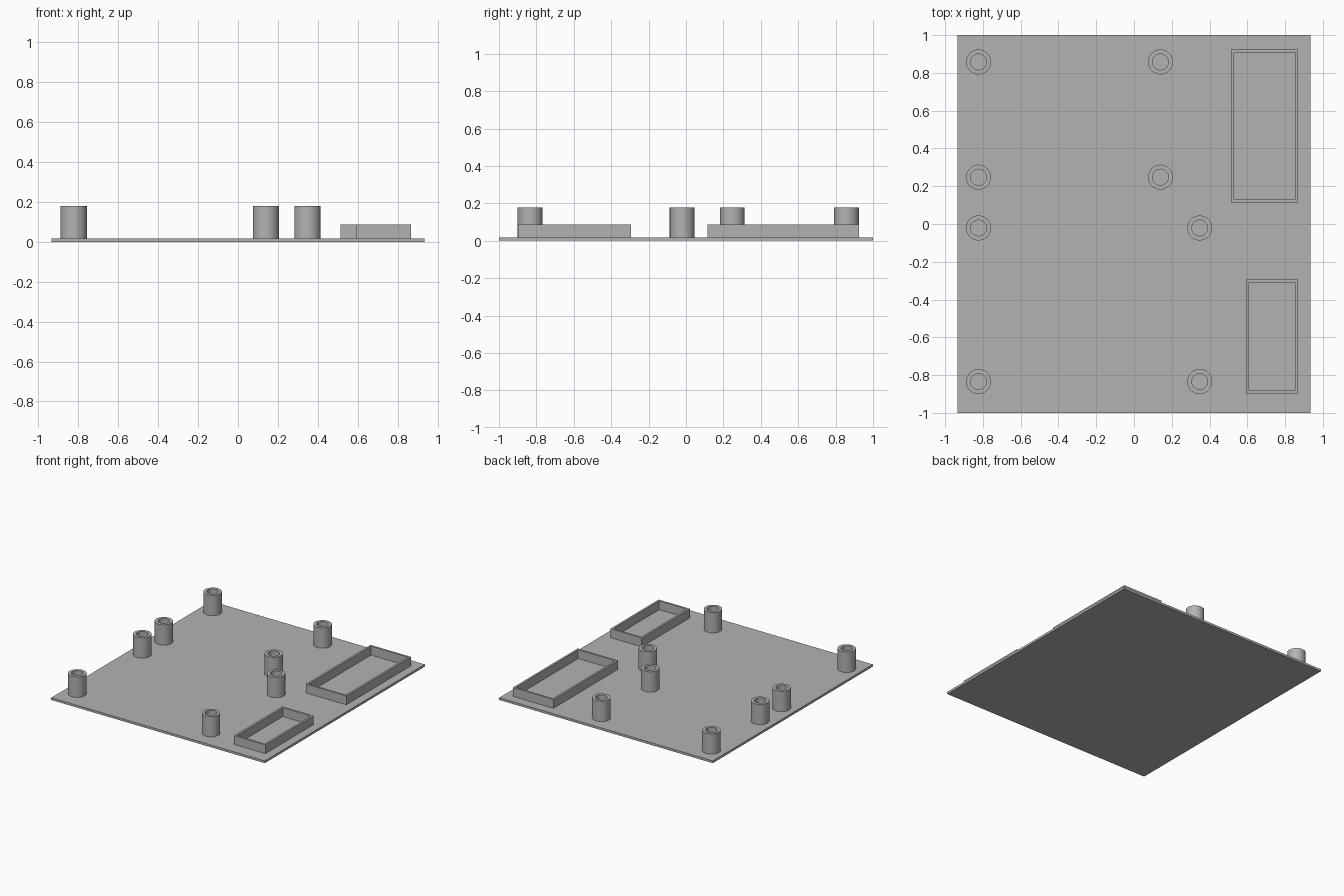
import bpy, bmesh, math
from mathutils import Matrix

cube = bpy.data.objects.get("Cube")
if cube:
    bpy.data.objects.remove(cube, do_unlink=True)

grey = bpy.data.materials.new("plain_grey")
grey.use_nodes = True
colour = (0.45, 0.45, 0.45, 1)
grey.diffuse_color = colour
grey.node_tree.nodes["Principled BSDF"].inputs["Base Color"].default_value = colour

PLATE_TOP = 0.018
POST_TOP = 0.179
FRAME_TOP = 0.088


def finish(name, bm):
    bmesh.ops.recalc_face_normals(bm, faces=bm.faces)
    mesh = bpy.data.meshes.new(name)
    bm.to_mesh(mesh)
    bm.free()
    mesh.materials.append(grey)
    obj = bpy.data.objects.new(name, mesh)
    bpy.context.collection.objects.link(obj)
    return obj


def hollow(name, outer, inner, z0, z1):
    """Upright wall between two matching outlines, open through the middle."""
    bm = bmesh.new()
    rings = [[bm.verts.new((x, y, z)) for x, y in loop]
             for loop, z in ((outer, z0), (outer, z1), (inner, z1), (inner, z0))]
    n = len(outer)
    for a, b in zip(rings, rings[1:] + rings[:1]):
        for i in range(n):
            j = (i + 1) % n
            bm.faces.new((a[i], a[j], b[j], b[i]))
    return finish(name, bm)


def circle(cx, cy, r, n=48):
    return [(cx + r * math.cos(math.tau * i / n), cy + r * math.sin(math.tau * i / n))
            for i in range(n)]


def rectangle(x0, x1, y0, y1, inset=0):
    return [(x0 + inset, y0 + inset), (x1 - inset, y0 + inset),
            (x1 - inset, y1 - inset), (x0 + inset, y1 - inset)]


# Base plate
bm = bmesh.new()
bmesh.ops.create_cube(bm, size=1, matrix=Matrix.Translation((0, 0, PLATE_TOP / 2))
                      @ Matrix.Diagonal((1.87, 2, PLATE_TOP, 1)))
finish("base_plate", bm)

# Hollow mounting posts, in two groups of four
groups = {"back": ((-0.823, 0.14), (0.248, 0.858)),
          "front": ((-0.823, 0.348), (-0.834, -0.021))}
for group, (xs, ys) in groups.items():
    for side, x in zip(("right", "left"), xs):
        for place, y in zip(("near", "far"), ys):
            post = hollow(f"{group}_post_{side}_{place}", circle(x, y, 0.066),
                          circle(x, y, 0.042), PLATE_TOP, POST_TOP)
            bpy.ops.object.select_all(action="DESELECT")
            post.select_set(True)
            bpy.context.view_layer.objects.active = post
            bpy.ops.object.shade_smooth_by_angle(angle=math.radians(30))

# Rectangular open frames
for name, box in (("back_frame", (0.513, 0.868, 0.115, 0.925)),
                  ("front_frame", (0.593, 0.868, -0.898, -0.293))):
    hollow(name, rectangle(*box), rectangle(*box, inset=0.016), PLATE_TOP, FRAME_TOP)
